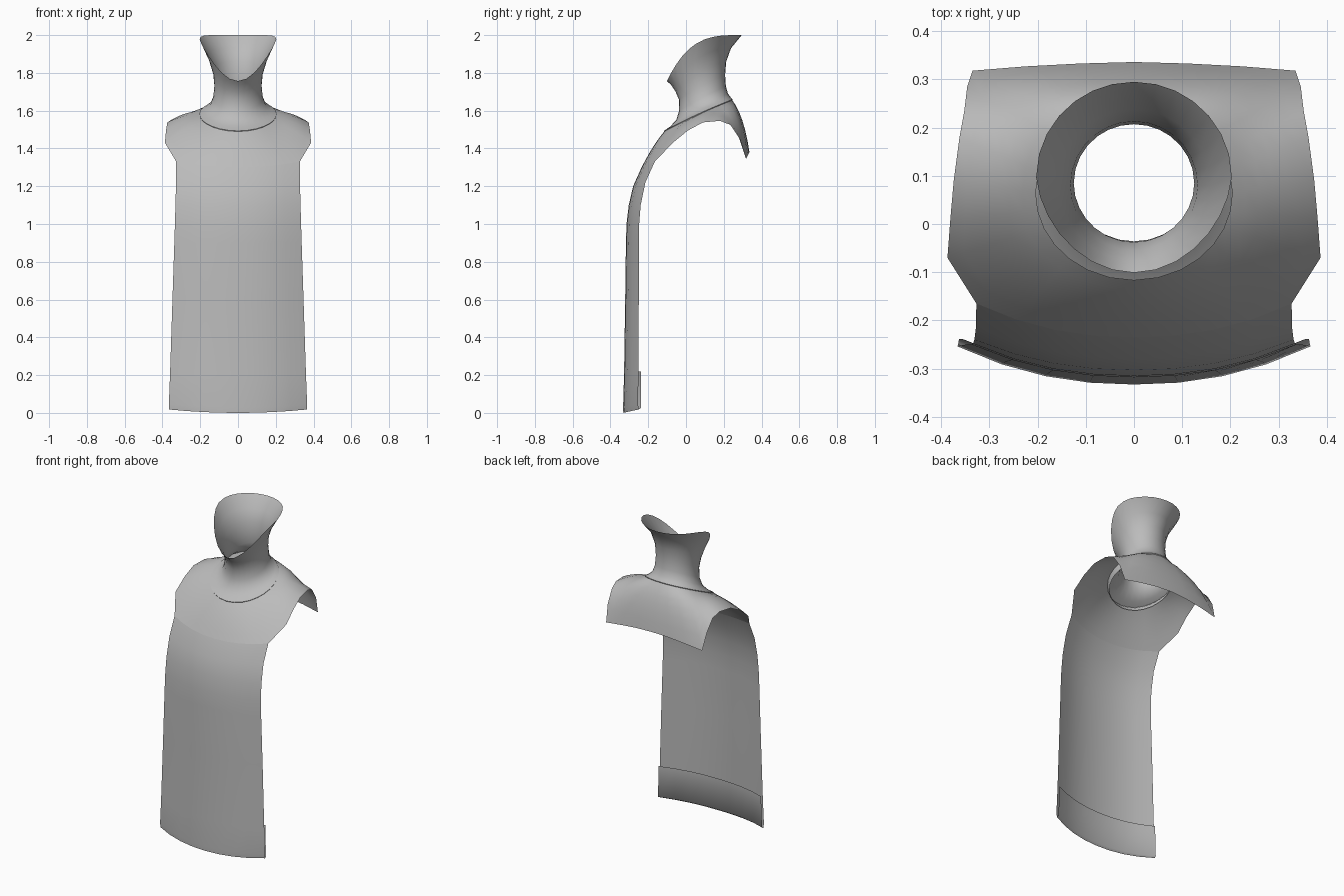
import bpy
import math

if "Cube" in bpy.data.objects:
    bpy.data.objects.remove(bpy.data.objects["Cube"])

cloth = bpy.data.materials.new("grey cloth")
cloth.diffuse_color = (0.5, 0.5, 0.5, 1)
cloth.use_nodes = True
cloth.node_tree.nodes["Principled BSDF"].inputs["Base Color"].default_value = cloth.diffuse_color


def build(name, rows, closed=False):
    """Skin a list of equally long point rows with quads."""
    n = len(rows[0])
    faces = []
    for r in range(len(rows) - 1):
        for c in range(n if closed else n - 1):
            d = (c + 1) % n
            faces.append((r * n + c, r * n + d, (r + 1) * n + d, (r + 1) * n + c))
    mesh = bpy.data.meshes.new(name)
    mesh.from_pydata([p for row in rows for p in row], [], faces)
    mesh.materials.append(cloth)
    ob = bpy.data.objects.new(name, mesh)
    bpy.context.collection.objects.link(ob)
    bpy.context.view_layer.objects.active = ob
    bpy.ops.object.select_all(action='DESELECT')
    ob.select_set(True)
    bpy.ops.object.shade_smooth_by_angle(angle=math.radians(60))
    return ob


def mirror_loop(half):
    """Close a half loop running from front centre to back centre."""
    return half + [(-x, y, z) for x, y, z in half[-2:0:-1]]


def sheet_row(zc, yc, w, ze, ye, us):
    return [(w * u, yc + (ye - yc) * abs(u) ** 2.2, zc + (ze - zc) * u * u) for u in us]


US = [i / 4 for i in range(-4, 5)]

# Hanging front panel: centre z, centre y, half width, edge z, edge y
panel = [(0.0, -0.332, 0.365, 0.018, -0.25),
         (0.03, -0.333, 0.366, 0.045, -0.254),
         (0.2, -0.328, 0.36, 0.2, -0.252),
         (0.6, -0.322, 0.347, 0.6, -0.25),
         (0.9, -0.318, 0.337, 0.9, -0.25),
         (1.0, -0.315, 0.334, 1.0, -0.248),
         (1.1, -0.303, 0.331, 1.1, -0.24),
         (1.2, -0.28, 0.328, 1.22, -0.215),
         (1.30, -0.235, 0.327, 1.33, -0.165)]
build("front_panel", [sheet_row(*p, US) for p in panel])

# Hem folded up behind the panel
hem = [(0.0, -0.332, 0.365, 0.018, -0.25),
       (0.012, -0.318, 0.363, 0.025, -0.239),
       (0.21, -0.312, 0.357, 0.22, -0.238)]
build("folded_hem", [sheet_row(*p, US[::-1]) for p in hem])

# Yoke: loops from the outer outline up to the neckline
outline = sheet_row(*panel[-1], US[4:]) + [
    (0.387, -0.07, 1.43), (0.381, 0.01, 1.495), (0.374, 0.09, 1.538),
    (0.362, 0.18, 1.546), (0.352, 0.235, 1.525), (0.346, 0.285, 1.45),
    (0.335, 0.318, 1.345), (0.225, 0.327, 1.362), (0.11, 0.333, 1.375), (0, 0.336, 1.38)]
angles = [0, 14, 28, 41, 54, 66, 78, 90, 104, 117, 130, 143, 155, 167, 180]
# outward bulge halfway to the neckline
bulge = [(0, 0.0, 0.012)] * 5 + [(0, 0, 0.012)] * 5 + [
    (0, 0.0, 0.03), (0, 0.005, 0.06), (0, 0.01, 0.05), (0, 0.01, 0.035), (0, 0.008, 0.03)]


def neckline(angle, grow=0.0, drop=0.0):
    a = math.radians(angle)
    y = 0.065 - (0.18 + grow) * math.cos(a)
    s = (y + 0.115) / 0.36
    return ((0.203 + grow) * math.sin(a), y, 1.49 + 0.19 * s - 0.025 * s * s - drop)


neck = [neckline(a) for a in angles]
yoke = []
for t in [i / 6 for i in range(7)]:
    k = 4 * t * (1 - t)
    yoke.append(mirror_loop([tuple(o[i] + (e[i] - o[i]) * t + b[i] * k for i in range(3))
                             for o, e, b in zip(outline, neck, bulge)]))
build("shoulder_yoke", yoke, True)

# Neck tube: front y, front z, back y, back z, half width, rise exponent
rings = [(-0.085, 1.515, 0.236, 1.672, 0.178, 1.1),
         (-0.052, 1.55, 0.222, 1.69, 0.148, 1.1),
         (-0.036, 1.60, 0.211, 1.73, 0.131, 1.1),
         (-0.038, 1.66, 0.207, 1.79, 0.125, 1.2),
         (-0.055, 1.70, 0.213, 1.86, 0.132, 1.5),
         (-0.078, 1.735, 0.238, 1.93, 0.158, 2.2),
         (-0.101, 1.757, 0.295, 2.0, 0.203, 3.4)]
tube = [mirror_loop([neckline(a, -0.012, 0.03) for a in angles]),
        mirror_loop([neckline(a, 0.002, -0.004) for a in angles])]
for yf, zf, yb, zb, w, p in rings:
    half = []
    for a in angles:
        r = math.radians(a)
        s = (1 - math.cos(r)) / 2
        taper = 1 - 0.04 * (p - 1) * max(0, math.cos(r))   # narrower toward the chin
        half.append((w * math.sin(r) * taper, yf + (yb - yf) * s,
                     zf + (zb - zf) * (1 - (1 - s) ** p)))
    tube.append(mirror_loop(half))
build("neck_tube", tube, True)
